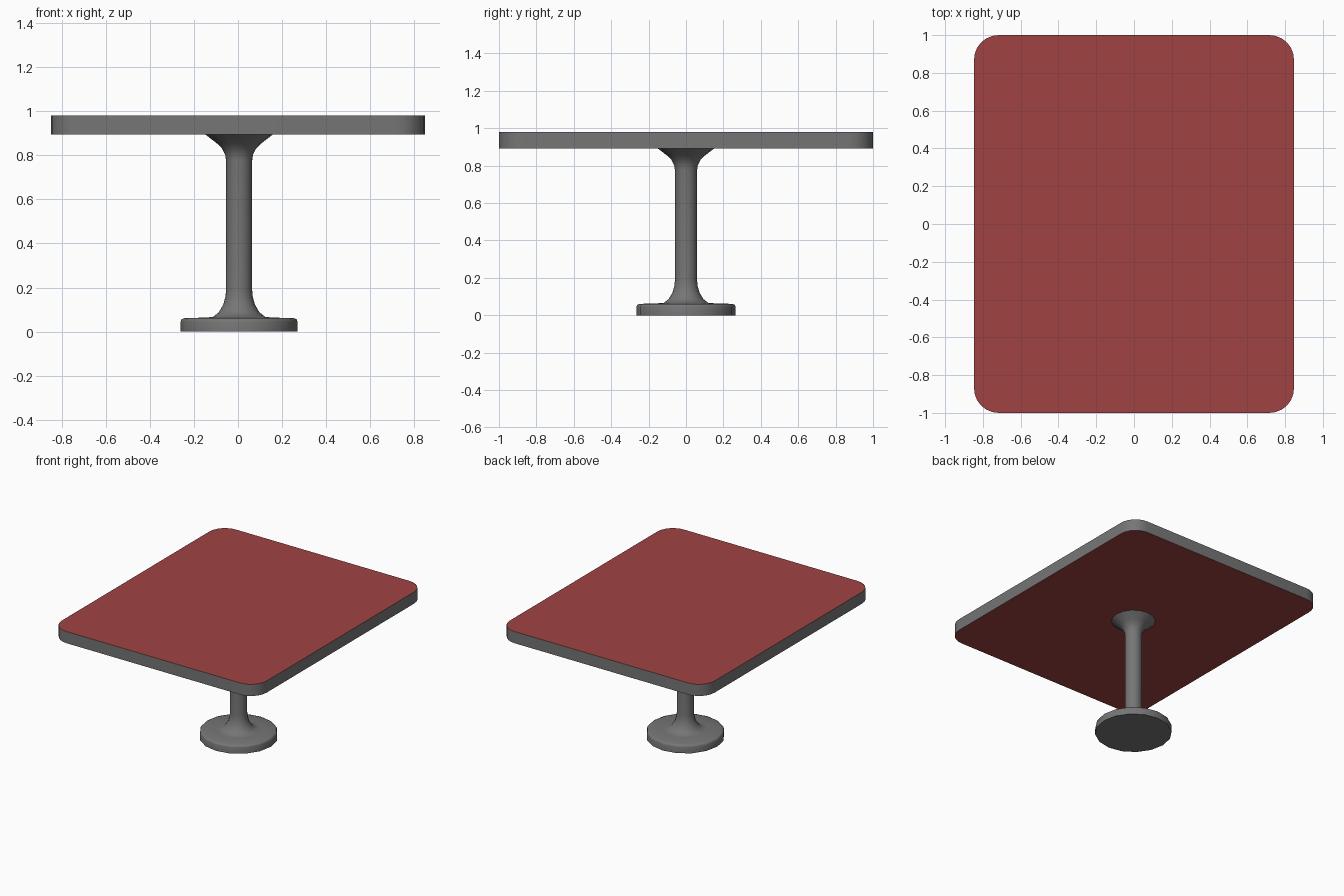
import bpy, bmesh, math

if "Cube" in bpy.data.objects:
    bpy.data.objects.remove(bpy.data.objects["Cube"])


def material(name, rgb):
    m = bpy.data.materials.new(name)
    m.diffuse_color = (*rgb, 1)
    m.use_nodes = True
    m.node_tree.nodes["Principled BSDF"].inputs["Base Color"].default_value = m.diffuse_color
    return m


grey = material("grey_metal", (0.18, 0.18, 0.18))
red = material("red_laminate", (0.35, 0.055, 0.055))


def finish(name, bm, mats, angle):
    bmesh.ops.recalc_face_normals(bm, faces=bm.faces)
    me = bpy.data.meshes.new(name)
    bm.to_mesh(me)
    bm.free()
    for m in mats:
        me.materials.append(m)
    ob = bpy.data.objects.new(name, me)
    bpy.context.collection.objects.link(ob)
    bpy.ops.object.select_all(action='DESELECT')
    ob.select_set(True)
    bpy.context.view_layer.objects.active = ob
    bpy.ops.object.shade_smooth_by_angle(angle=math.radians(angle))
    return ob


# Tabletop: rounded rectangle, red faces with a grey edge band
def tabletop(hx, hy, r, z0, z1, segs=6):
    bm = bmesh.new()
    outline = []
    for i, (sx, sy) in enumerate([(1, 1), (-1, 1), (-1, -1), (1, -1)]):
        for k in range(segs + 1):
            a = math.pi / 2 * (i + k / segs)
            outline.append(bm.verts.new((sx * (hx - r) + r * math.cos(a),
                                         sy * (hy - r) + r * math.sin(a), z0)))
    face = bm.faces.new(outline)
    ext = bmesh.ops.extrude_face_region(bm, geom=[face], use_keep_orig=True)
    for v in ext["geom"]:
        if isinstance(v, bmesh.types.BMVert):
            v.co.z = z1
    bm.normal_update()
    for f in bm.faces:
        f.material_index = 1 if abs(f.normal.z) > 0.5 else 0
    finish("tabletop", bm, [grey, red], 40)


# Turned parts: profile of (radius, height) spun around the column axis
def turned(name, profile, sides=16, cx=0.005):
    bm = bmesh.new()
    rings = []
    for r, z in profile:
        rings.append([bm.verts.new((cx + r * math.cos(2 * math.pi * i / sides),
                                    r * math.sin(2 * math.pi * i / sides), z))
                      for i in range(sides)])
    for a, b in zip(rings, rings[1:]):
        for i in range(sides):
            j = (i + 1) % sides
            bm.faces.new((a[i], a[j], b[j], b[i]))
    bm.faces.new(rings[0])
    bm.faces.new(rings[-1])
    finish(name, bm, [grey], 50)


tabletop(0.847, 1.0, 0.13, 0.893, 0.98)

# Pedestal: disc foot, flared column and top flange in one turned piece
turned("pedestal", [
    (0.265, 0), (0.265, 0.045), (0.261, 0.056), (0.248, 0.061),
    (0.15, 0.064), (0.118, 0.067), (0.092, 0.088), (0.072, 0.122),
    (0.062, 0.158), (0.059, 0.19),
    (0.059, 0.775), (0.063, 0.802), (0.077, 0.83), (0.10, 0.853),
    (0.152, 0.893)])
